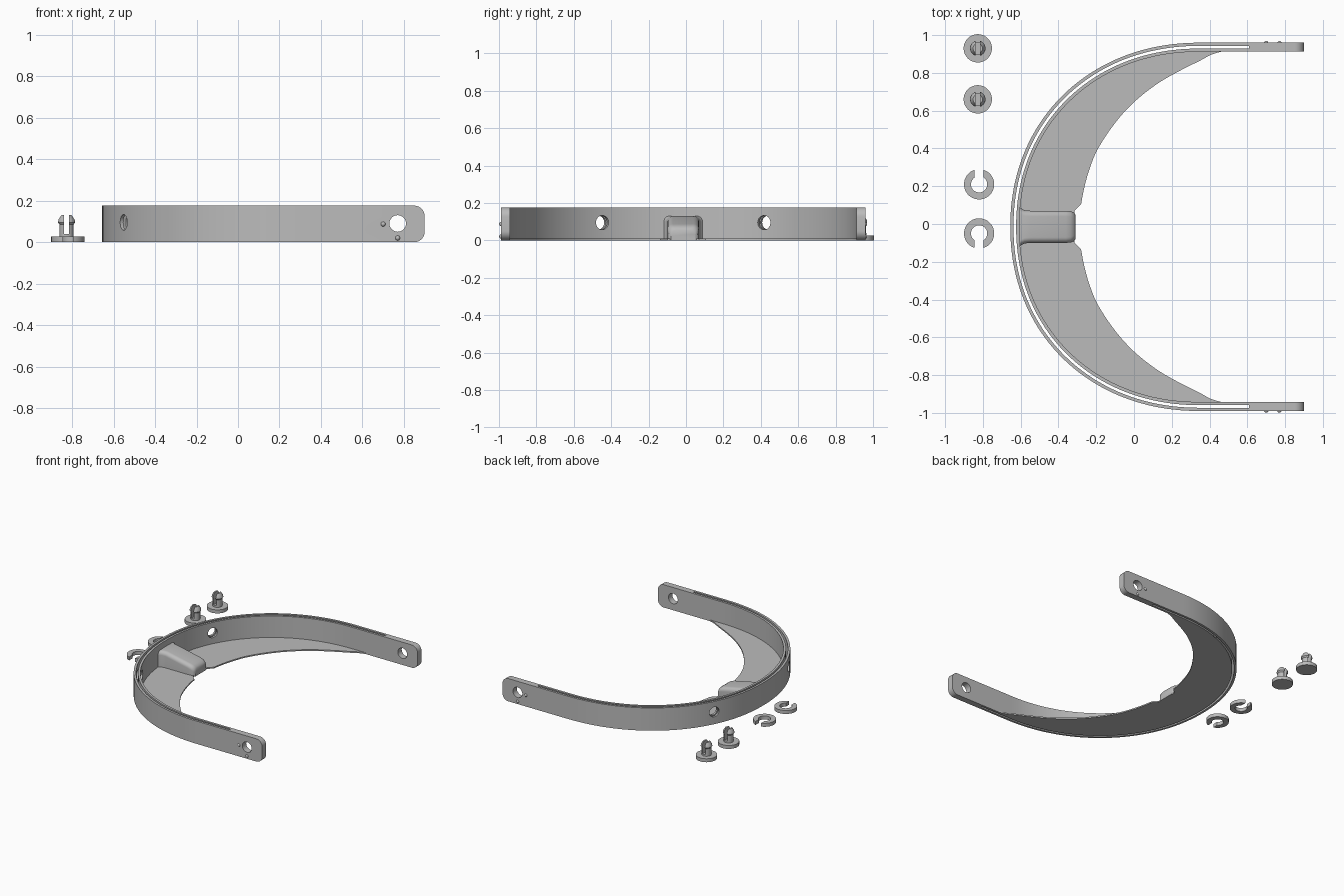
import bpy, bmesh, math
from mathutils import Vector, Matrix

if "Cube" in bpy.data.objects:
    bpy.data.objects.remove(bpy.data.objects["Cube"])

Y0, H = -0.015, 0.176          # symmetry line of the strap, strap height
CX, A, B, N = 0.35, 1.005, 0.975, 2.1

grey = bpy.data.materials.new("plain grey")
grey.diffuse_color = (0.5, 0.5, 0.5, 1)
grey.use_nodes = True
grey.node_tree.nodes["Principled BSDF"].inputs["Base Color"].default_value = grey.diffuse_color


def make(name, bm, smooth=True):
    bmesh.ops.recalc_face_normals(bm, faces=bm.faces)
    me = bpy.data.meshes.new(name)
    bm.to_mesh(me)
    bm.free()
    me.materials.append(grey)
    ob = bpy.data.objects.new(name, me)
    bpy.context.collection.objects.link(ob)
    if smooth:
        shade(ob)
    return ob


def shade(ob):
    bpy.ops.object.select_all(action='DESELECT')
    ob.select_set(True)
    bpy.context.view_layer.objects.active = ob
    bpy.ops.object.shade_smooth_by_angle(angle=math.radians(30))


def cut(ob, cutters):
    for c in cutters:
        m = ob.modifiers.new("cut", 'BOOLEAN')
        m.operation, m.solver, m.object = 'DIFFERENCE', 'EXACT', c
        bpy.context.view_layer.objects.active = ob
        bpy.ops.object.modifier_apply(modifier=m.name)
        bpy.data.objects.remove(c)
    shade(ob)


def prism(bm, pts, z0, z1):
    """Extruded flat outline."""
    f = bm.faces.new([bm.verts.new((x, y, z0)) for x, y in pts])
    r = bmesh.ops.extrude_face_region(bm, geom=[f])
    vs = [v for v in r['geom'] if isinstance(v, bmesh.types.BMVert)]
    bmesh.ops.translate(bm, verts=vs, vec=(0, 0, z1 - z0))


def rod(name, loc, axis, r, length, seg=32):
    bm = bmesh.new()
    rot = Vector(axis).to_track_quat('Z', 'Y').to_matrix().to_4x4()
    bmesh.ops.create_cone(bm, cap_ends=True, segments=seg, radius1=r, radius2=r,
                          depth=length, matrix=Matrix.Translation(loc) @ rot)
    return make(name, bm, False)


def path(x_end, off, steps=96):
    """U-shaped outline moved inward by off, with straight arms to x_end."""
    out = [(x_end, Y0 - B + off)]
    for i in range(steps + 1):
        t = -math.pi / 2 + math.pi * i / steps
        c, s = max(math.cos(t), 0), math.sin(t)
        x = c ** (2 / N)
        y = math.copysign(abs(s) ** (2 / N), s)
        n = Vector((x ** (N - 1) / A, math.copysign(abs(y) ** (N - 1), y) / B)).normalized()
        out.append((CX - A * x + off * n.x, Y0 + B * y - off * n.y))
    return out + [(x_end, Y0 + B - off)]


def ribbon(name, x_end, o0, o1, z0, z1, corner=0):
    bm = bmesh.new()
    rings = []
    for (ax, ay), (bx, by) in zip(path(x_end, o0), path(x_end, o1)):
        rings.append([bm.verts.new(p) for p in
                      ((ax, ay, z0), (bx, by, z0), (bx, by, z1), (ax, ay, z1))])
    for a, b in zip(rings, rings[1:]):
        for k in range(4):
            bm.faces.new((a[k], a[(k + 1) % 4], b[(k + 1) % 4], b[k]))
    bm.faces.new(rings[0])
    bm.faces.new(rings[-1])
    if corner:
        ends = [bm.edges.get((r[i], r[j])) for r in (rings[0], rings[-1])
                for i, j in ((0, 1), (2, 3))]
        bmesh.ops.bevel(bm, geom=ends, offset=corner, segments=8, profile=0.5, affect='EDGES')
    return make(name, bm, False)


# Strap: slotted band with rounded arm ends and round holes
strap = ribbon("strap", 0.9, 0, 0.048, 0, H, 0.05)
cutters = [ribbon("slot_cutter", 0.61, 0.017, 0.031, -0.1, 0.3)]
for s in (-1, 1):
    cutters.append(rod("arm_hole_cutter", (0.77, Y0 + s * 0.95, 0.09), (0, 1, 0), 0.04, 0.2))
    cutters.append(rod("side_hole_cutter", (-0.54, Y0 + s * 0.45, 0.095), (-0.87, s * 0.5, 0), 0.038, 0.2))
cut(strap, cutters)

# Small locating bumps on the outside of each arm
for s in (-1, 1):
    for x, z in ((0.70, 0.087), (0.77, 0.02)):
        bm = bmesh.new()
        bmesh.ops.create_uvsphere(bm, u_segments=16, v_segments=8, radius=0.012,
                                  matrix=Matrix.Translation((x, Y0 + s * 0.972, z)))
        make("arm_bump", bm)

# Crescent base plate
key = [(-0.28, 0.12), (-0.265, 0.2), (-0.236, 0.305), (-0.19, 0.415), (-0.1, 0.55), (0, 0.66),
       (0.12, 0.755), (0.24, 0.825), (0.35, 0.88), (0.41, 0.912), (0.48, 0.932)]
key = [Vector(p) for p in key]
inner = [Vector((-0.315, 0.085))]
for i in range(len(key) - 1):
    p0, p1, p2, p3 = key[max(i - 1, 0)], key[i], key[i + 1], key[min(i + 2, len(key) - 1)]
    for k in range(4):
        t = k / 4
        inner.append(0.5 * (2 * p1 + (p2 - p0) * t + (2 * p0 - 5 * p1 + 4 * p2 - p3) * t * t
                            + (3 * p1 - p0 - 3 * p2 + p3) * t ** 3))
inner.append(key[-1])
edge = [(p.x, Y0 + p.y) for p in reversed(inner)] + [(p.x, Y0 - p.y) for p in inner]
bm = bmesh.new()
prism(bm, path(0.48, 0.04) + edge, 0, 0.01)
make("base_plate", bm)

# Sloping centre block, lofted along x from the strap inward
bm = bmesh.new()
rings = []
for x, w, h in ((-0.614, 0.115, 0.13), (-0.598, 0.098, 0.13), (-0.58, 0.088, 0.13),
                (-0.55, 0.085, 0.128), (-0.36, 0.085, 0.088), (-0.335, 0.083, 0.08),
                (-0.318, 0.076, 0.068), (-0.31, 0.065, 0.055)):
    r = 0.03
    pts = [(-w, 0)]
    for sgn, start in ((-1, 180), (1, 90)):
        for k in range(7):
            a = math.radians(start - 15 * k)
            pts.append((sgn * (w - r) + r * math.cos(a), h - r + r * math.sin(a)))
    pts.append((w, 0))
    rings.append([bm.verts.new((x, Y0 + y, z)) for y, z in pts])
for a, b in zip(rings, rings[1:]):
    for k in range(len(a)):
        j = (k + 1) % len(a)
        bm.faces.new((a[k], a[j], b[j], b[k]))
bm.faces.new(rings[0])
bm.faces.new(rings[-1])
make("centre_block", bm)

# Split snap pins with a wide foot
for y in (0.93, 0.66):
    bm = bmesh.new()
    prof = [(0, 0), (0.075, 0), (0.075, 0.027), (0.034, 0.027), (0.034, 0.085),
            (0.041, 0.095), (0.039, 0.108), (0.025, 0.13), (0, 0.13)]
    vs = [bm.verts.new((r, 0, z)) for r, z in prof]
    es = [bm.edges.new(e) for e in zip(vs, vs[1:])]
    bmesh.ops.spin(bm, geom=vs + es, cent=(0, 0, 0), axis=(0, 0, 1), angle=math.tau, steps=40)
    bmesh.ops.remove_doubles(bm, verts=bm.verts, dist=1e-5)
    bmesh.ops.translate(bm, verts=bm.verts, vec=(-0.827, y, 0))
    pin = make("snap_pin", bm)
    bm = bmesh.new()
    prism(bm, [(-0.827 + a, y + b) for a, b in
               ((-0.012, -0.06), (0.012, -0.06), (0.012, 0.06), (-0.012, 0.06))], 0.04, 0.2)
    cut(pin, [make("pin_slot_cutter", bm, False)])

# Open C-shaped retaining clips
for y, s in ((0.21, 1), (-0.05, -1)):
    pts = []
    for r, order in ((0.08, 1), (0.043, -1)):
        gap = math.asin(0.024 / r)
        arc = [math.pi / 2 + gap + (math.tau - 2 * gap) * i / 40 for i in range(41)]
        pts += [(-0.82 + r * math.cos(a), y + s * r * math.sin(a)) for a in arc[::order]]
    bm = bmesh.new()
    prism(bm, pts, 0, 0.027)
    make("retaining_clip", bm)
